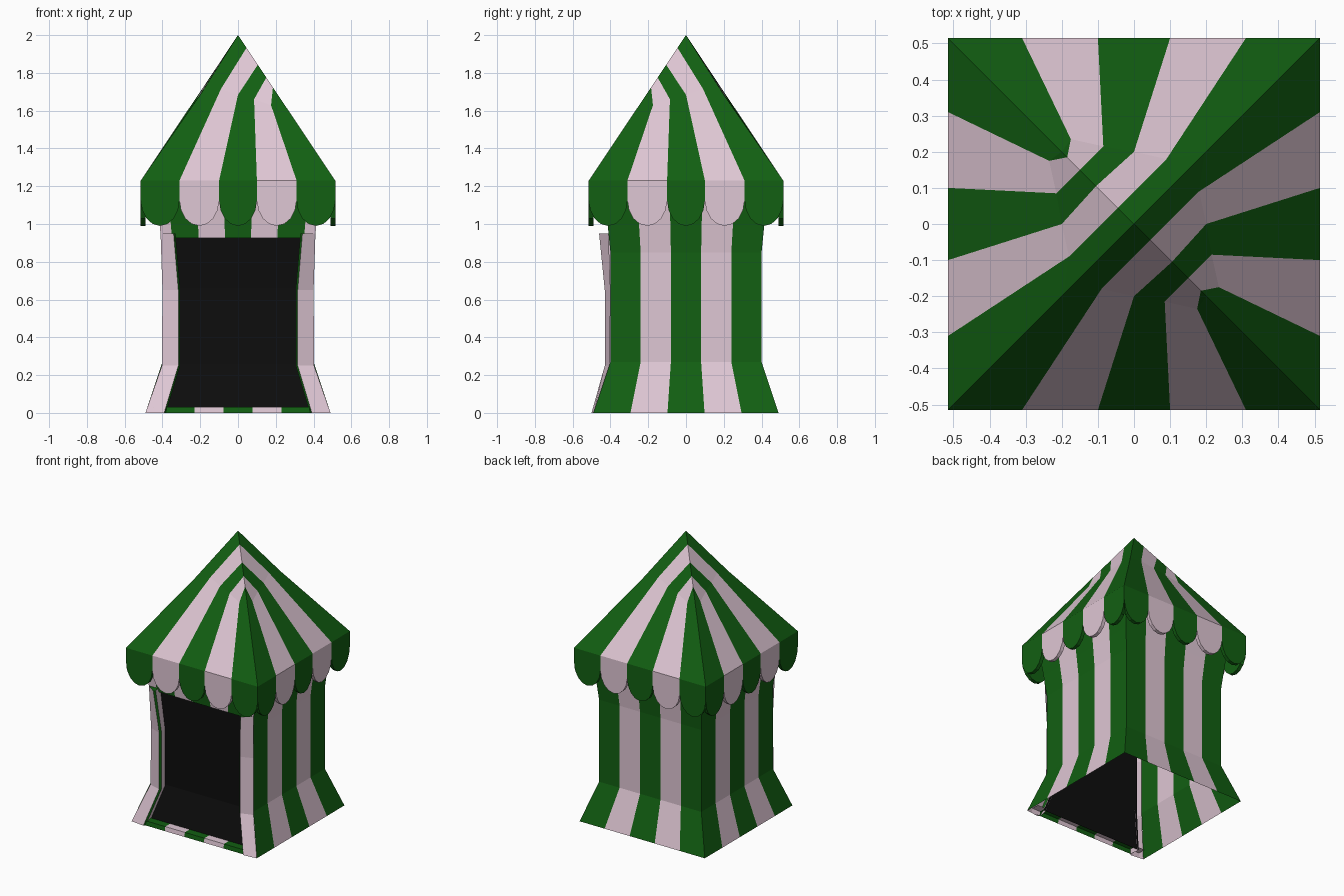
import bpy, bmesh, math

if "Cube" in bpy.data.objects:
    bpy.data.objects.remove(bpy.data.objects["Cube"])


def material(name, rgb):
    m = bpy.data.materials.new(name)
    m.diffuse_color = (*rgb, 1)
    m.use_nodes = True
    m.node_tree.nodes["Principled BSDF"].inputs["Base Color"].default_value = m.diffuse_color
    return m


MATS = [material("green", (0.006, 0.115, 0.006)),
        material("pale_pink", (0.74, 0.57, 0.66)),
        material("black", (0.004, 0.004, 0.004))]
GREEN, PINK, BLACK = 0, 1, 2


def build(name, faces):
    """faces: list of (points, colour index)"""
    bm = bmesh.new()
    for pts, col in faces:
        clean = []
        for p in pts:
            if not clean or max(abs(a - b) for a, b in zip(p, clean[-1])) > 1e-5:
                clean.append(p)
        if len(clean) > 2:
            bm.faces.new([bm.verts.new(p) for p in clean]).material_index = col
    bmesh.ops.remove_doubles(bm, verts=bm.verts, dist=1e-4)
    bmesh.ops.recalc_face_normals(bm, faces=bm.faces)
    me = bpy.data.meshes.new(name)
    bm.to_mesh(me)
    bm.free()
    for m in MATS:
        me.materials.append(m)
    ob = bpy.data.objects.new(name, me)
    bpy.context.collection.objects.link(ob)
    return ob


def strip(a, b, col):
    """ribbon of quads between two point rows"""
    return [((a[i], a[i + 1], b[i + 1], b[i]), col) for i in range(len(a) - 1)]


def quarter(k, p):
    """rotate a front-side point k quarter turns"""
    x, y, z = p
    for _ in range(k):
        x, y = -y, x
    return (x, y, z)


# striped canvas walls: right, back and left
PROFILE = [(0, .49), (.27, .40), (.85, .40), (1.0, .415), (1.22, .44)]
FIVE = [-1, -.6, -.2, .2, .6, 1]
for k, name in ((1, "right_wall"), (2, "back_wall"), (3, "left_wall")):
    faces = []
    for i in range(5):
        rows = [[quarter(k, (f * h, -h, z)) for z, h in PROFILE] for f in FIVE[i:i + 2]]
        faces += strip(rows[0], rows[1], i % 2)
    build(name, faces)

# striped band over the doorway and threshold under it
SEVEN = [-1, -.857, -.51, -.17, .17, .51, .857, 1]
lintel, sill = [], []
for i in range(7):
    f, g = SEVEN[i:i + 2]
    col = 1 - i % 2
    top = [(.925, .408), (1.0, .415), (1.22, .44)]
    lintel += strip([(f * h, -h, z) for z, h in top], [(g * h, -h, z) for z, h in top], col)
    path = [(0, .49), (.03, .485), (.03, .43)]
    sill += strip([(f * .45, -h, z) for z, h in path], [(g * .45, -h, z) for z, h in path], col)
build("door_lintel", lintel)
build("door_sill", sill)

# door flaps: pink outside, thin green hem, pink reveal
Z = [0, .25, .65, .95]
OUTER = [.49, .403, .40, .41]
INNER = [(.385, .50), (.31, .43), (.31, .43), (.335, .46)]
BACK = [.43, .365, .365, .385]
for s, name in ((-1, "left_door_flap"), (1, "right_door_flap")):
    out = [(s * o, -o, z) for o, z in zip(OUTER, Z)]
    hem = [(s * (x + .006), -y, z) for (x, y), z in zip(INNER, Z)]
    inn = [(s * (x - .004), -y + .012, z) for (x, y), z in zip(INNER, Z)]
    back = [(s * (x + .005), -b, z) for (x, y), b, z in zip(INNER, BACK, Z)]
    build(name, strip(out, hem, PINK) + strip(hem, inn, GREEN) + strip(inn, back, PINK)
          + [((out[3], hem[3], inn[3], back[3]), GREEN)])

# dark doorway panel
HALF = [.40, .33, .33, .35]
build("doorway_panel", strip([(-w, -b, z + .01) for w, b, z in zip(HALF, BACK, Z)],
                             [(w, -b, z + .01) for w, b, z in zip(HALF, BACK, Z)], BLACK))

# peaked roof, stripes swept toward one pair of ridges; rows are (across, distance out, height)
R, EAVE = .515, 1.23
SLOPE = (2 - EAVE) / R
eave = [(u, R, EAVE) for u in (-R, -.31, -.10, .10, .31, R)]
mid = [(u, d, 2 - d * 1.58) for u, d in
       ((-.195, .195), (-.09, .18), (0, .2), (.085, .215), (.175, .235))]
mid.append((.20, .20, 2 - .20 * SLOPE))
peak = [(t, t, 2 - t * SLOPE) for t in (0, .045, .105, .15, .185, .20)]
SIDES = [lambda u, d: (u, -d), lambda u, d: (d, -u),
         lambda u, d: (-u, d), lambda u, d: (-d, u)]
faces = []
for side in SIDES:
    rows = [[(*side(u, d), z) for u, d, z in row] for row in (eave, mid, peak)]
    for i in range(5):
        for a, b in ((rows[0], rows[1]), (rows[1], rows[2])):
            faces.append(((a[i], a[i + 1], b[i + 1], b[i]), i % 2))
build("roof", faces)

# scalloped valance with thickness
EDGES = [-R, -.31, -.10, .10, .31, R]
NAMES = ["front", "right", "back", "left"]
for k in range(4):
    faces = []
    for i in range(5):
        a, b = EDGES[i], EDGES[i + 1]
        c, r = (a + b) / 2, (b - a) / 2
        outline = [(a, EAVE), (b, EAVE)]
        for j in range(9):
            t = math.pi * j / 8
            outline.append((c + r * math.cos(t), 1.125 - .135 * math.sin(t)))
        lim = R - .025
        front = [quarter(k, (x, -R, z)) for x, z in outline]
        rear = [quarter(k, (max(-lim, min(lim, x)), -lim, z)) for x, z in outline]
        faces += [(front, i % 2), (rear, i % 2)]
        n = len(outline)
        faces += [((front[j], front[(j + 1) % n], rear[(j + 1) % n], rear[j]), i % 2)
                  for j in range(1, n - 1)]
    build(NAMES[k] + "_valance", faces)
